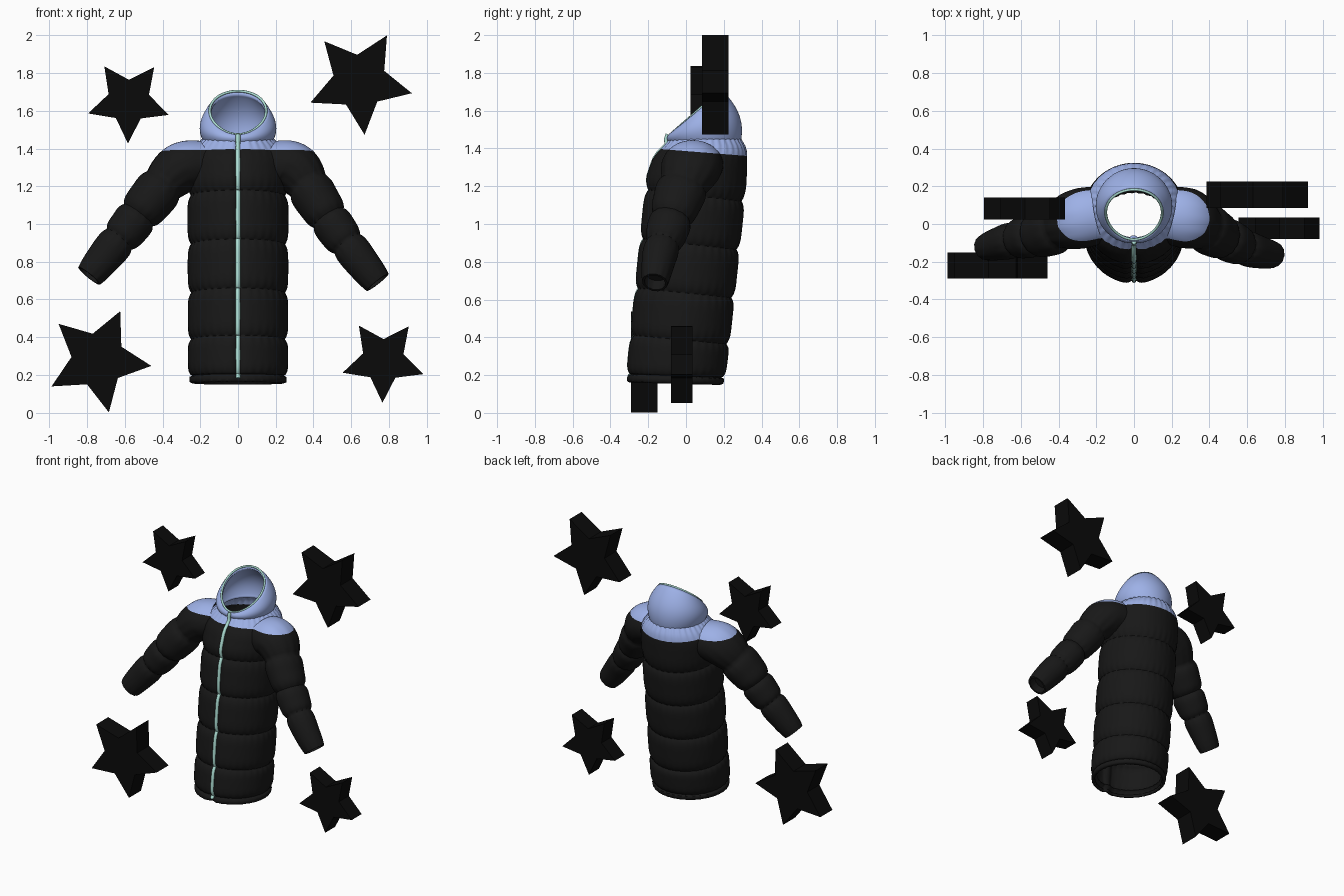
import bpy, bmesh
from math import sin, cos, pi, radians, exp
from mathutils import Vector

if "Cube" in bpy.data.objects:
    bpy.data.objects.remove(bpy.data.objects["Cube"])


def material(name, rgb):
    m = bpy.data.materials.new(name)
    m.diffuse_color = (*rgb, 1)
    m.use_nodes = True
    m.node_tree.nodes["Principled BSDF"].inputs["Base Color"].default_value = m.diffuse_color
    return m


BLACK = material("black_quilt", (0.009, 0.009, 0.009))
BLUE = material("light_blue", (0.34, 0.44, 0.80))
MINT = material("mint", (0.42, 0.74, 0.66))
STAR = material("star_black", (0.003, 0.003, 0.003))
YOKE_NORMAL = Vector((0, 0.08, 1))
YOKE_LEVEL = 1.386


def finish(name, bm, mats, smooth=True, thickness=0):
    me = bpy.data.meshes.new(name)
    bm.to_mesh(me)
    bm.free()
    ob = bpy.data.objects.new(name, me)
    bpy.context.collection.objects.link(ob)
    for m in mats:
        me.materials.append(m)
    if thickness:
        mod = ob.modifiers.new("thickness", 'SOLIDIFY')
        mod.thickness = thickness
        mod.offset = -1
    if smooth:
        bpy.ops.object.select_all(action='DESELECT')
        ob.select_set(True)
        bpy.context.view_layer.objects.active = ob
        bpy.ops.object.shade_smooth_by_angle(angle=radians(60))
    return ob


def loft(name, rings, mats, thickness=0, yoke=False):
    """Skin closed rings; with yoke, cut along the yoke line and recolour above it."""
    bm = bmesh.new()
    rows = [[bm.verts.new(p) for p in r] for r in rings]
    n = len(rows[0])
    for a, b in zip(rows, rows[1:]):
        for j in range(n):
            k = (j + 1) % n
            bm.faces.new((a[j], a[k], b[k], b[j]))
    if yoke:
        bmesh.ops.bisect_plane(bm, geom=bm.verts[:] + bm.edges[:] + bm.faces[:], dist=1e-5,
                               plane_co=(0, 0, YOKE_LEVEL), plane_no=YOKE_NORMAL)
        for f in bm.faces:
            f.material_index = int(f.calc_center_median().dot(YOKE_NORMAL) > YOKE_LEVEL)
    return finish(name, bm, mats, True, thickness)


def lookup(keys, z):
    for a, b in zip(keys, keys[1:]):
        if z <= b[0]:
            t = (z - a[0]) / (b[0] - a[0])
            return [p + (q - p) * t for p, q in zip(a, b)]
    return keys[-1]


def puff(seams, u):
    """Index of the quilted section and position (-1..1) inside it."""
    for k in range(len(seams) - 1):
        if u <= seams[k + 1] + 1e-6:
            return k, 2 * (u - seams[k]) / (seams[k + 1] - seams[k]) - 1


# Coat body: leaning stack of quilted rings, open at hem and neck
BODY = [(0.16, 0.265, -0.325, 0.205), (1.25, 0.268, -0.215, 0.320), (1.36, 0.265, -0.175, 0.325),
        (1.41, 0.235, -0.125, 0.320), (1.45, 0.19, -0.09, 0.29)]      # z, half width, front, back
SEAMS = [0.16, 0.205, 0.41, 0.66, 0.92, 1.18, 1.45]
DROP = [(0.16, 0.012), (0.41, 0.045), (1.18, 0.06), (1.45, 0.0)]


def body_point(z, a):
    _, hx, yf, yb = lookup(BODY, z)
    k, t = puff(SEAMS, z)
    top = k == len(SEAMS) - 2 and t > 0
    r = 1.0 if top else 1 - 0.075 * abs(t) ** 5
    if k == 0:
        r -= 0.025
    r += (0.02 if top else 0.009) * t * t * sin(34 * a + 1.7 * k)
    x = hx * cos(a)
    if sin(a) < 0:
        r -= 0.07 * exp(-(x / 0.025) ** 2)
    z2 = z - lookup(DROP, z)[1] * (1 + sin(a)) / 2
    return Vector((x * r, (yf + yb) / 2 + (yb - yf) / 2 * sin(a) * r, z2))


N = 160
levels = []
for k in range(len(SEAMS) - 1):
    steps = 4 if k == 0 else 14
    levels += [SEAMS[k] + (SEAMS[k + 1] - SEAMS[k]) * (0.5 - 0.5 * cos(pi * i / steps)) for i in range(steps)]
levels.append(SEAMS[-1])
loft("coat_body", [[body_point(z, 2 * pi * j / N) for j in range(N)] for z in levels],
     [BLACK, BLUE], 0.018, True)


# Sleeves: puffs swept along an arm path
def spline(pts, u):
    i = min(int(u), len(pts) - 2)
    t = u - i
    p1, p2 = pts[i], pts[i + 1]
    p0 = pts[i - 1] if i else 2 * p1 - p2
    p3 = pts[i + 2] if i + 2 < len(pts) else 2 * p2 - p1
    return 0.5 * (2 * p1 + (p2 - p0) * t + (2 * p0 - 5 * p1 + 4 * p2 - p3) * t * t
                  + (3 * p1 - p0 - 3 * p2 + p3) * t ** 3)


def sleeve(name, keys):
    pts = [Vector(k) for k in keys]                     # x, y, z, radius
    seams = [-1.2, 1.5, 2.5, 3.5, 5]
    end = len(pts) - 1

    def ring(u, extra=1.0):
        p = spline(pts, u)
        d = (spline(pts, min(u + 0.02, end)) - spline(pts, max(u - 0.02, 0))).xyz.normalized()
        side = Vector((0, 1, 0))
        side = (side - d * side.dot(d)).normalized()
        up = d.cross(side)
        k, t = puff(seams, u)
        r = p.w * extra * (1 - 0.17 * abs(t) ** 4 * (0.5 if u > 4.3 else 1))
        wide = 1.22 - 0.06 * u
        out = []
        for j in range(56):
            a = 2 * pi * j / 56
            rr = r * (1 + 0.018 * t * t * sin(13 * a + 2 * k))
            out.append(p.xyz + side * cos(a) * rr * wide + up * sin(a) * rr)
        return out

    rings = [ring(end * i / 70) for i in range(71)]
    rings += [ring(end, 0.82), ring(end - 0.35, 0.75)]  # cuff opening
    rings.append([sum(rings[-1], Vector()) / 56 + (p - sum(rings[-1], Vector()) / 56) * 0.02 for p in rings[-1]])
    loft(name, rings, [BLACK, BLUE], 0, True)


sleeve("right_sleeve", [(0.18, 0.05, 1.32, 0.125), (0.31, 0.02, 1.285, 0.138), (0.43, -0.05, 1.11, 0.117),
                        (0.53, -0.10, 0.96, 0.106), (0.63, -0.14, 0.83, 0.094), (0.74, -0.165, 0.69, 0.08)])
sleeve("left_sleeve", [(-0.18, 0.05, 1.32, 0.125), (-0.32, 0.02, 1.285, 0.138), (-0.47, -0.04, 1.12, 0.122),
                       (-0.58, -0.07, 0.98, 0.108), (-0.68, -0.095, 0.86, 0.096), (-0.79, -0.125, 0.725, 0.08)])


# Hood: bulging loft from the neck up to a slanted face opening
def opening(a, inset=0.0):
    s = (1 + sin(a)) / 2
    return Vector(((0.168 - inset) * cos(a) * (0.76 + 0.24 * s ** 0.5),
                   0.05 + (0.14 - inset) * sin(a), 1.475 + 0.23 * s))


def hood_point(a, v):
    b = Vector((0.175 * cos(a), 0.1 + 0.185 * sin(a), 1.425))
    s = (1 + sin(a)) / 2
    out = Vector((cos(a), sin(a), 0.15)) * (0.012 + 0.034 * s ** 0.5) * sin(pi * v) ** 0.8
    return b.lerp(opening(a), v) + out


M = 96
loft("hood", [[hood_point(2 * pi * j / M, i / 20) for j in range(M)] for i in range(21)], [BLUE], 0.022)


# Mint trim and zip
def tube(name, pts, radius, closed=False):
    cu = bpy.data.curves.new(name, 'CURVE')
    cu.dimensions = '3D'
    cu.bevel_depth = radius
    cu.bevel_resolution = 2
    cu.use_fill_caps = True
    sp = cu.splines.new('POLY')
    sp.points.add(len(pts) - 1)
    for q, p in zip(sp.points, pts):
        q.co = (*p, 1)
    sp.use_cyclic_u = closed
    cu.materials.append(MINT)
    ob = bpy.data.objects.new(name, cu)
    bpy.context.collection.objects.link(ob)
    bpy.ops.object.select_all(action='DESELECT')
    ob.select_set(True)
    bpy.context.view_layer.objects.active = ob
    bpy.ops.object.convert(target='MESH')


tube("hood_trim", [opening(2 * pi * j / M, 0.008) for j in range(M)], 0.007, True)
zip_pts = [body_point(z, -pi / 2) + Vector((0, -0.004, 0)) for z in levels if 0.18 < z < 1.43]
zip_pts += [Vector((0, -0.105, 1.45)), opening(-pi / 2) + Vector((0, -0.006, 0))]
tube("front_zip", zip_pts, 0.012)


# Floating stars: flat five-pointed prisms
def star(name, x, z, radius, angle, y0, y1):
    bm = bmesh.new()
    verts = []
    for i in range(10):
        a = radians(angle + 36 * i)
        r = radius * (0.5 if i % 2 else 1)
        verts.append(bm.verts.new((x + r * cos(a), y0, z + r * sin(a))))
    face = bm.faces.new(verts)
    ext = bmesh.ops.extrude_face_region(bm, geom=[face])
    bmesh.ops.translate(bm, vec=(0, y1 - y0, 0),
                        verts=[g for g in ext["geom"] if isinstance(g, bmesh.types.BMVert)])
    bmesh.ops.recalc_face_normals(bm, faces=bm.faces[:])
    finish(name, bm, [STAR], smooth=False)


star("star_upper_right", 0.645, 1.756, 0.284, 59.3, 0.085, 0.225)
star("star_upper_left", -0.58, 1.652, 0.225, -91, 0.025, 0.14)
star("star_lower_right", 0.77, 0.277, 0.225, -91, -0.08, 0.035)
star("star_lower_left", -0.742, 0.279, 0.284, 65.6, -0.29, -0.15)
